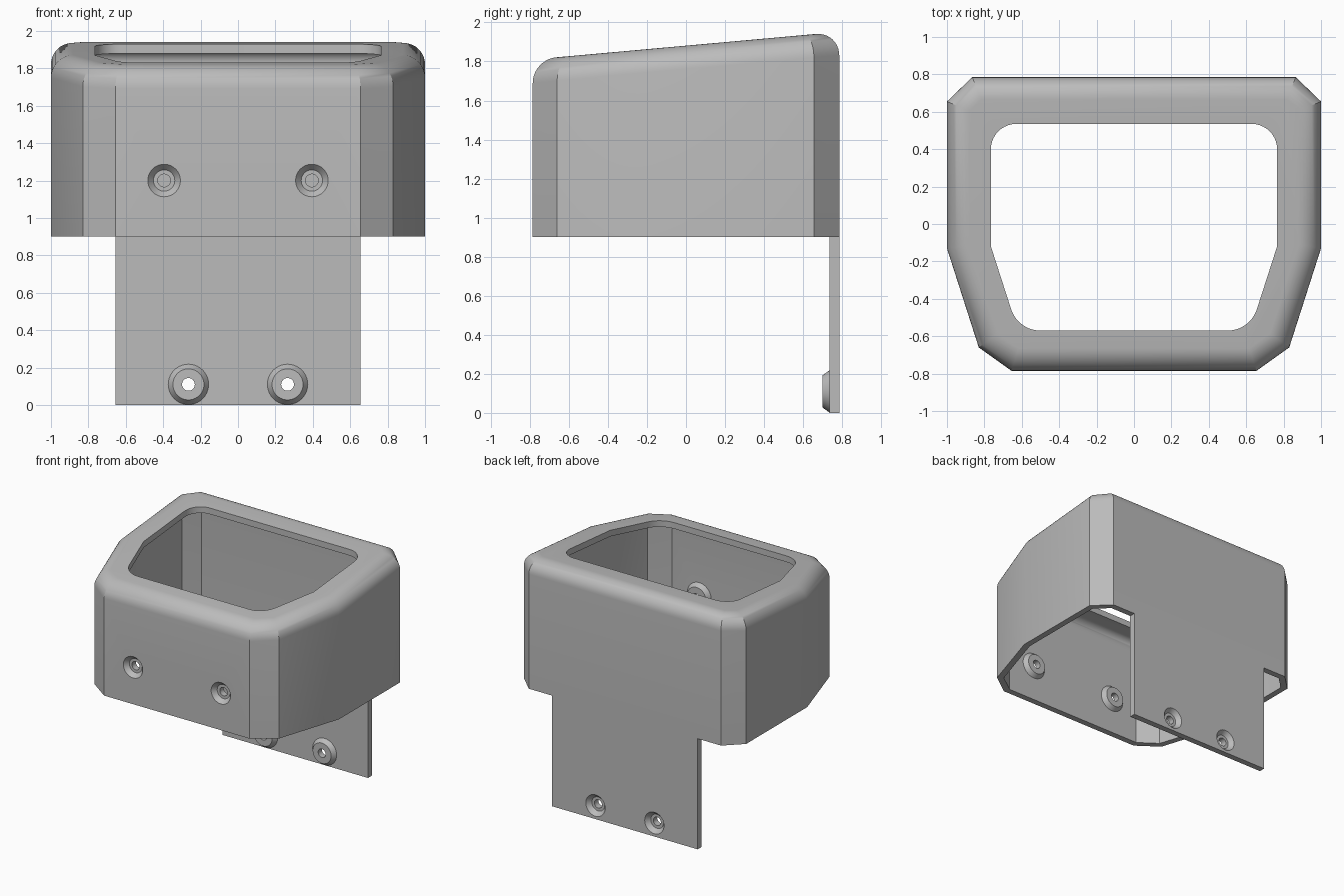
import bpy, bmesh, math
from mathutils import Vector

if "Cube" in bpy.data.objects:
    bpy.data.objects.remove(bpy.data.objects["Cube"], do_unlink=True)

grey = bpy.data.materials.new("plain grey")
grey.use_nodes = True
grey.diffuse_color = (0.5, 0.5, 0.5, 1)
grey.node_tree.nodes["Principled BSDF"].inputs["Base Color"].default_value = (0.5, 0.5, 0.5, 1)

WALL, BOTTOM, FILLET = 0.05, 0.9, 0.12
BACK = 0.785


def loft(name, rings):
    """Closed solid through equal-length rings of points."""
    bm = bmesh.new()
    vs = [[bm.verts.new(p) for p in ring] for ring in rings]
    n = len(vs[0])
    for a, b in zip(vs, vs[1:]):
        for i in range(n):
            j = (i + 1) % n
            bm.faces.new((a[i], a[j], b[j], b[i]))
    bm.faces.new(vs[0])
    bm.faces.new(vs[-1])
    bmesh.ops.recalc_face_normals(bm, faces=bm.faces)
    me = bpy.data.meshes.new(name)
    bm.to_mesh(me)
    bm.free()
    me.materials.append(grey)
    ob = bpy.data.objects.new(name, me)
    bpy.context.collection.objects.link(ob)
    return ob


def combine(target, other, operation):
    """Apply a boolean and discard the helper."""
    other.hide_render = True
    mod = target.modifiers.new("cut", "BOOLEAN")
    mod.operation, mod.solver, mod.object = operation, "EXACT", other
    bpy.context.view_layer.objects.active = target
    bpy.ops.object.modifier_apply(modifier=mod.name)
    bpy.data.objects.remove(other, do_unlink=True)


def mirrored(half):
    """Counter-clockwise outline from its right half, front to back."""
    return [Vector(p) for p in half] + [Vector((-x, y)) for x, y in reversed(half)]


def inset(poly, d):
    out = []
    for i, p in enumerate(poly):
        a = (p - poly[i - 1]).normalized()
        b = (poly[(i + 1) % len(poly)] - p).normalized()
        na, nb = Vector((-a.y, a.x)), Vector((-b.y, b.x))
        out.append(p + (na + nb) * d / (1 + na.dot(nb)))
    return out


def rounded(poly, radii, steps=10):
    out = []
    for i, (p, r) in enumerate(zip(poly, radii)):
        if r == 0:
            out.append(p)
            continue
        a = (poly[i - 1] - p).normalized()
        b = (poly[(i + 1) % len(poly)] - p).normalized()
        half = a.angle(b) / 2
        centre = p + (a + b).normalized() * r / math.sin(half)
        start = p + a * r / math.tan(half) - centre
        for k in range(steps + 1):
            t = (math.pi - 2 * half) * k / steps
            c, s = math.cos(t), math.sin(t)
            out.append(centre + Vector((start.x * c - start.y * s, start.x * s + start.y * c)))
    return out


def hood(name, poly, bottom, drop, r, steps=10):
    """Solid with a sloping top and filleted top edge."""
    rings = [[(p.x, p.y, bottom) for p in poly]]
    for k in range(steps + 1):
        t = math.pi / 2 * k / steps
        ring = inset(poly, r * (1 - math.cos(t)))
        rings.append([(p.x, p.y, 1.881 + 0.09 * p.y - drop - r * (1 - math.sin(t))) for p in ring])
    return loft(name, rings)


def turned(name, profile, x, y, z, d, sides=40):
    """Round solid along y from (radius, depth) pairs."""
    angles = [2 * math.pi * i / sides for i in range(sides)]
    return loft(name, [[(x + r * math.cos(a), y + d * t, z + r * math.sin(a)) for a in angles]
                       for r, t in profile])


def add_screw_seats(wall, x, z, d):
    """Inner bosses with countersunk through holes, on both sides."""
    face = -d * BACK
    for s in (-1, 1):
        boss = turned("boss", [(0.108, -0.02), (0.108, 0), (0.083, 0.035)],
                      s * x, face + d * WALL, z, d)
        combine(wall, boss, "UNION")
        sink = turned("sink", [(0.087, -0.03), (0.087, 0), (0.057, 0.035),
                               (0.034, 0.035), (0.034, 0.15)], s * x, face, z, d)
        combine(wall, sink, "DIFFERENCE")


# Hollow hood
outline = mirrored([(0.655, -BACK), (0.83, -0.66), (1, -0.13), (1, 0.655), (0.865, BACK)])
shell = hood("hood", outline, BOTTOM, 0, FILLET)
cavity = hood("cavity", inset(outline, WALL), BOTTOM - 0.2, WALL, FILLET - WALL)
combine(shell, cavity, "DIFFERENCE")

# Rounded opening in the top
hole = rounded(mirrored([(0.62, -0.57), (0.765, -0.12), (0.765, 0.535)]),
               [0.165, 0, 0.135, 0.135, 0, 0.165])
combine(shell, loft("opening", [[(p.x, p.y, z) for p in hole] for z in (1.5, 2.3)]), "DIFFERENCE")
add_screw_seats(shell, 0.395, 1.2, 1)

# Hanging back plate
corners = [(-0.655, BACK - WALL), (0.655, BACK - WALL), (0.655, BACK), (-0.655, BACK)]
plate = loft("back_plate", [[(x, y, z) for x, y in corners] for z in (0, BOTTOM)])
add_screw_seats(plate, 0.265, 0.11, -1)

# Smooth fillets, crisp edges
for ob in (shell, plate):
    bpy.ops.object.select_all(action="DESELECT")
    ob.select_set(True)
    bpy.context.view_layer.objects.active = ob
    bpy.ops.object.shade_smooth_by_angle(angle=math.radians(28))
